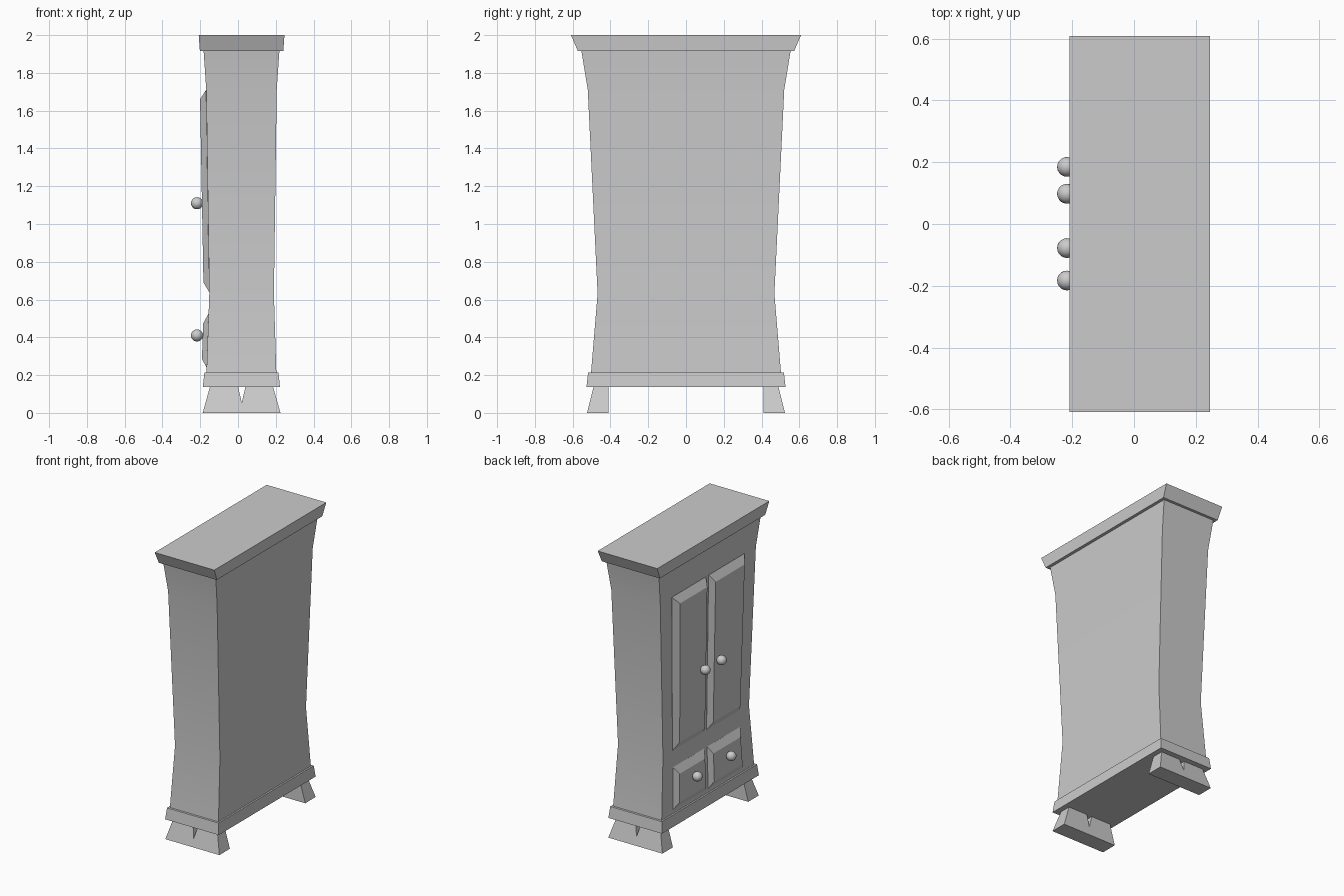
import bpy, bmesh

if "Cube" in bpy.data.objects:
    bpy.data.objects.remove(bpy.data.objects["Cube"])


def make_object(name, verts, faces, smooth_angle=None):
    mesh = bpy.data.meshes.new(name)
    mesh.from_pydata(verts, [], faces)
    bm = bmesh.new()
    bm.from_mesh(mesh)
    bmesh.ops.recalc_face_normals(bm, faces=bm.faces)
    bm.to_mesh(mesh)
    bm.free()
    obj = bpy.data.objects.new(name, mesh)
    bpy.context.collection.objects.link(obj)
    if smooth_angle:
        bpy.context.view_layer.objects.active = obj
        obj.select_set(True)
        bpy.ops.object.shade_smooth_by_angle(angle=smooth_angle)
        obj.select_set(False)
    return obj


def loft(name, rings, smooth_angle=None):
    """Join equal-sized vertex rings into a capped solid."""
    n = len(rings[0])
    verts = [v for ring in rings for v in ring]
    faces = [tuple(range(n)), tuple(range(len(verts) - n, len(verts)))]
    for r in range(len(rings) - 1):
        for i in range(n):
            j = (i + 1) % n
            faces.append((r * n + i, r * n + j, (r + 1) * n + j, (r + 1) * n + i))
    return make_object(name, verts, faces, smooth_angle)


def stack(name, levels, smooth_angle=None):
    """Rectangular sections given as (z, x_min, x_max, half_y)."""
    return loft(name, [[(a, -h, z), (b, -h, z), (b, h, z), (a, h, z)]
                       for z, a, b, h in levels], smooth_angle)


# Flared cabinet body, plinth and crown
stack("cabinet_body", [(0.21, -0.167, 0.203, 0.503), (0.63, -0.152, 0.19, 0.468),
                       (1.71, -0.168, 0.205, 0.52), (1.93, -0.183, 0.22, 0.556)], 0.5)
stack("plinth", [(0.138, -0.186, 0.222, 0.527), (0.215, -0.178, 0.214, 0.518)])
stack("crown", [(1.917, -0.202, 0.24, 0.573), (2.0, -0.208, 0.246, 0.609)])

# Splayed bracket feet with a notch, one at each end
for side, label in ((1, "left"), (-1, "right")):
    outline = [(-0.187, 0), (0.225, 0), (0.185, 0.14), (0.04, 0.14),
               (0.02, 0.055), (0.0, 0.14), (-0.148, 0.14)]
    inner = [(x, side * 0.41, z) for x, z in outline]
    outer = [(x, side * (0.524 - 0.25 * z), z) for x, z in outline]
    loft(f"{label}_foot", [inner, outer])


def panel(name, base, front):
    """Raised panel; each outline is (x, y_inner, y_outer, z) at bottom and top."""
    def ring(bottom, top, dx=0.0):
        return [(bottom[0] + dx, bottom[1], bottom[3]), (bottom[0] + dx, bottom[2], bottom[3]),
                (top[0] + dx, top[2], top[3]), (top[0] + dx, top[1], top[3])]
    loft(name, [ring(*base, 0.01), ring(*base), ring(*front)])


# Doors and drawers; the centre gap sits slightly off zero
GAP = 0.01
for side, label in ((1, "left"), (-1, "right")):
    i0, i1 = GAP + side * 0.015, GAP + side * 0.045
    panel(f"{label}_door",
          ((-0.153, i0, side * 0.365, 0.64), (-0.169, i0, side * 0.396, 1.71)),
          ((-0.183, i1, side * 0.33, 0.69), (-0.201, i1, side * 0.352, 1.66)))
    panel(f"{label}_drawer",
          ((-0.166, i0, side * 0.378, 0.24), (-0.156, i0, side * 0.366, 0.525)),
          ((-0.191, i1, side * 0.342, 0.285), (-0.184, i1, side * 0.332, 0.475)))

# Round knobs
for name, y, z in (("left_door_knob", 0.098, 1.11), ("right_door_knob", -0.078, 1.11),
                   ("left_drawer_knob", 0.185, 0.41), ("right_drawer_knob", -0.183, 0.41)):
    bpy.ops.mesh.primitive_uv_sphere_add(segments=20, ring_count=12, radius=0.032,
                                         location=(-0.217, y, z))
    bpy.context.object.name = name
    bpy.ops.object.shade_smooth()
